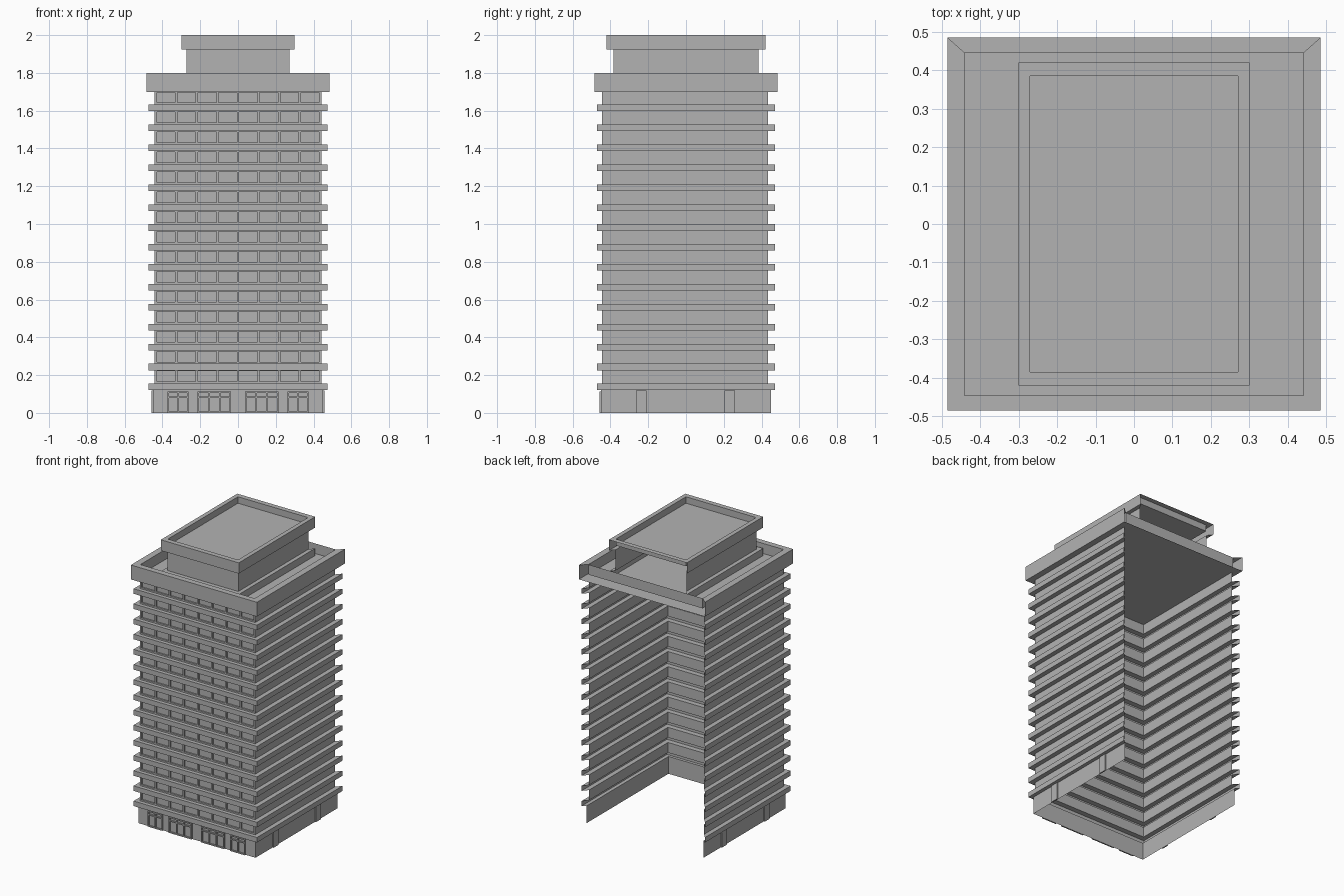
import bpy
import bmesh
from mathutils import Matrix

cube = bpy.data.objects.get("Cube")
if cube:
    bpy.data.objects.remove(cube, do_unlink=True)

concrete = bpy.data.materials.new("concrete_grey")
concrete.use_nodes = True
colour = (0.45, 0.45, 0.45, 1)
concrete.diffuse_color = colour
concrete.node_tree.nodes["Principled BSDF"].inputs["Base Color"].default_value = colour


def finish(name, bm):
    mesh = bpy.data.meshes.new(name)
    bm.to_mesh(mesh)
    bm.free()
    mesh.materials.append(concrete)
    obj = bpy.data.objects.new(name, mesh)
    bpy.context.collection.objects.link(obj)
    return obj


def sweep(name, profile, closed=False):
    """Sheet through (half width, half depth, height) rings, open at the back unless closed."""
    bm = bmesh.new()
    rings = [[bm.verts.new(p) for p in ((-x, y, z), (-x, -y, z), (x, -y, z), (x, y, z))]
             for x, y, z in profile]
    for low, high in zip(rings, rings[1:]):
        for i in range(4 if closed else 3):
            j = (i + 1) % 4
            bm.faces.new((low[i], low[j], high[j], high[i]))
    return finish(name, bm)


def plane(name, x, y, z, down=False):
    bm = bmesh.new()
    corners = [(-x, -y, z), (x, -y, z), (x, y, z), (-x, y, z)]
    if down:
        corners.reverse()
    bm.faces.new([bm.verts.new(c) for c in corners])
    return finish(name, bm)


def add_box(bm, x0, x1, y0, y1, z0, z1):
    centre = ((x0 + x1) / 2, (y0 + y1) / 2, (z0 + z1) / 2)
    size = (x1 - x0, y1 - y0, z1 - z0)
    bmesh.ops.create_cube(bm, size=1, matrix=Matrix.LocRotScale(centre, None, size))


FLOORS = 15
PITCH = 0.1055
FIRST = 0.12
BAND = 0.035
SOFFIT = 1.7
ROOF = 1.73
WALL_X, WALL_Y = 0.443, 0.434

# Tower shell: base, then projecting balcony band and wall for every floor
profile = [(0.45, 0.45, 0), (0.45, 0.45, FIRST)]
for floor in range(FLOORS):
    z = FIRST + floor * PITCH
    top = z + PITCH if floor < FLOORS - 1 else SOFFIT
    profile += [(0.475, 0.47, z), (0.475, 0.47, z + BAND),
                (WALL_X, WALL_Y, z + BAND), (WALL_X, WALL_Y, top)]
sweep("tower_shell", profile)

# Window frames on the front
bm = bmesh.new()
for floor in range(FLOORS):
    z0 = FIRST + floor * PITCH + BAND
    z1 = FIRST + (floor + 1) * PITCH if floor < FLOORS - 1 else SOFFIT
    for i in range(9):
        x = (i - 4) * 0.109
        add_box(bm, x - 0.006, x + 0.006, -0.444, -WALL_Y, z0, z1)
    add_box(bm, -WALL_X, WALL_X, -0.444, -WALL_Y, z0, z0 + 0.01)
    add_box(bm, -WALL_X, WALL_X, -0.444, -WALL_Y, z1 - 0.005, z1)
finish("window_frames", bm)

# Ground floor shopfront frames
bm = bmesh.new()
for left, right, panes in ((0.265, 0.37, 2), (0.04, 0.21, 3)):
    for side in (-1, 1):
        a, b = sorted((left * side, right * side))
        for i in range(panes + 1):
            x = a + (b - a) * i / panes
            add_box(bm, x - 0.004, x + 0.004, -0.459, -0.45, 0, 0.112)
        for z in (0.004, 0.084, 0.108):
            add_box(bm, a, b, -0.459, -0.45, z - 0.004, z + 0.004)
finish("shopfront_frames", bm)

# Ground floor piers on both sides
bm = bmesh.new()
for side in (-1, 1):
    for a, b in ((-0.265, -0.21), (0.205, 0.26)):
        x0, x1 = sorted((side * 0.45, side * 0.458))
        add_box(bm, x0, x1, a, b, 0, 0.118)
finish("side_piers", bm)

# Main roof with its parapet
sweep("parapet", [(0.485, 0.485, SOFFIT), (0.485, 0.485, 1.8), (0.44, 0.445, 1.8)])
sweep("parapet_inner_face", [(0.44, 0.445, 1.8), (0.44, 0.445, ROOF)], closed=True)
plane("main_roof", 0.44, 0.445, ROOF)
plane("top_ceiling", 0.485, 0.485, SOFFIT, down=True)

# Penthouse on a low kerb
sweep("penthouse_walls", [(0.3, 0.42, ROOF), (0.3, 0.42, 1.78), (0.272, 0.385, 1.78),
                          (0.272, 0.385, 1.925), (0.3, 0.42, 1.925), (0.3, 0.42, 2)])
sweep("penthouse_parapet", [(0.3, 0.42, 2), (0.27, 0.385, 2), (0.27, 0.385, 1.955)], closed=True)
plane("penthouse_roof", 0.27, 0.385, 1.955)
